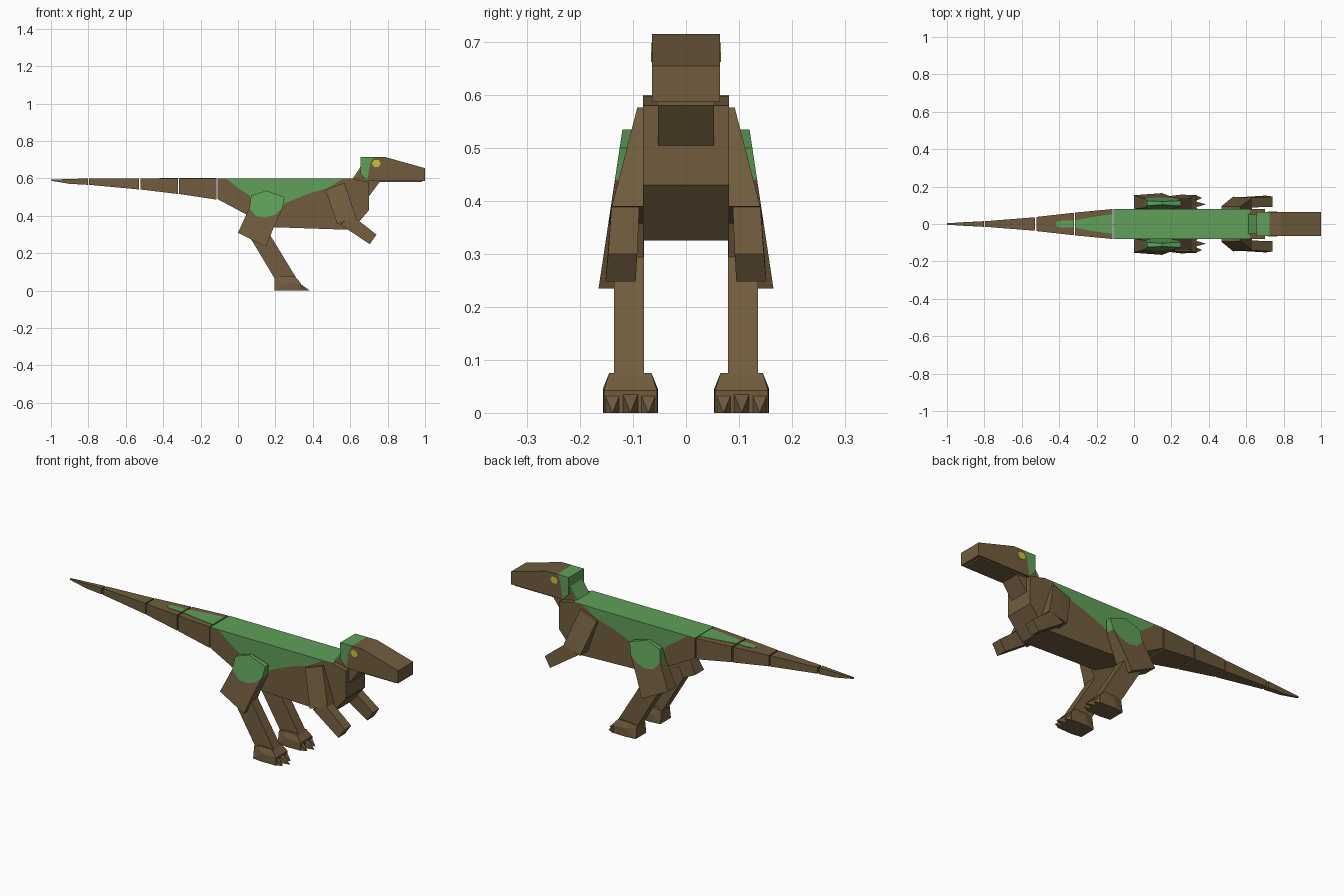
import bpy, bmesh, math

if "Cube" in bpy.data.objects:
    bpy.data.objects.remove(bpy.data.objects["Cube"])


def material(name, rgb):
    m = bpy.data.materials.new(name)
    m.diffuse_color = (*rgb, 1)
    m.use_nodes = True
    m.node_tree.nodes["Principled BSDF"].inputs["Base Color"].default_value = m.diffuse_color
    return m


BROWN = material("brown_hide", (0.165, 0.108, 0.048))
GREEN = material("green_patch", (0.115, 0.35, 0.10))
YELLOW = material("yellow_eye", (0.60, 0.52, 0.04))


def finish(name, bm, mats):
    bmesh.ops.recalc_face_normals(bm, faces=bm.faces[:])
    me = bpy.data.meshes.new(name)
    bm.to_mesh(me)
    bm.free()
    for m in mats:
        me.materials.append(m)
    ob = bpy.data.objects.new(name, me)
    bpy.context.collection.objects.link(ob)
    return ob


def hull(name, pts, mat=BROWN):
    """Convex solid around a few corner points."""
    bm = bmesh.new()
    vs = [bm.verts.new(p) for p in pts]
    bmesh.ops.convex_hull(bm, input=vs)
    bmesh.ops.dissolve_limit(bm, angle_limit=0.01, verts=bm.verts[:], edges=bm.edges[:])
    return finish(name, bm, [mat])


def prism(name, brown, green, lo, hi):
    """Side profile made of a brown and a green region, spanning y = lo to hi."""
    bm = bmesh.new()
    verts, edges = {}, {}

    def vert(p, k):
        if (p, k) not in verts:
            y = (lo, hi)[k](p[1])
            verts[(p, k)] = bm.verts.new((p[0], y, p[1]))
        return verts[(p, k)]

    for idx, region in enumerate((brown, green)):
        for k in (0, 1):
            bm.faces.new([vert(p, k) for p in region]).material_index = idx
        for a, b in zip(region, region[1:] + region[:1]):
            edges.setdefault(frozenset((a, b)), []).append((a, b, idx))
    # walls only along the outer outline
    for users in edges.values():
        if len(users) == 1:
            a, b, idx = users[0]
            f = bm.faces.new((vert(a, 0), vert(b, 0), vert(b, 1), vert(a, 1)))
            f.material_index = idx
    return finish(name, bm, [BROWN, GREEN])


def slab(name, brown, green, w):
    return prism(name, brown, green, lambda z: -w, lambda z: w)


# Torso with green back
cut = [(-.11, .597), (-.06, .597), (0, .55), (.06, .51), (.1, .44), (.2, .44),
       (.27, .475), (.38, .52), (.47, .545), (.56, .597), (.62, .597)]
slab("torso", cut + [(.70, .58), (.70, .43), (.61, .325), (.17, .34), (-.11, .49)],
     cut + [(.62, .60), (-.11, .60)], .081)

# Neck with green nape
nape = [(.605, .575), (.665, .665)]
slab("neck", nape + [(.74, .66), (.76, .585), (.70, .505), (.64, .50)],
     nape + [(.66, .67), (.60, .58)], .053)

# Head with green crest
cut = [(.725, .715), (.705, .68), (.70, .64), (.69, .587)]
slab("head", cut + [(1.0, .587), (1.0, .655), (.785, .715)],
     cut + [(.655, .625), (.655, .715)], .064)
hull("lower_jaw", [(x, y, z) for x in (.70, .985) for y in (-.055, .055) for z in (.58, .60)])

# Tail segments: x, half width, bottom z, top z at both ends
tail = [((-.115, .08, .487, .60), (-.315, .061, .517, .60)),
        ((-.322, .060, .517, .60), (-.521, .038, .541, .60)),
        ((-.528, .036, .541, .60), (-.796, .015, .566, .60)),
        ((-.803, .015, .566, .60), (-.90, .010, .571, .597), (-1.0, .004, .588, .594))]
for i, rings in enumerate(tail):
    hull(f"tail_segment_{i + 1}", [(x, s * w, z) for x, w, b, t in rings
                                   for s in (-1, 1) for z in (b, t)])

# Green stripe plates on the tail
stripes = [((-.115, .052), (-.22, .038), (-.315, .020)),
           ((-.322, .020), (-.38, .020), (-.41, .014), (-.42, .004))]
for i, st in enumerate(stripes):
    hull(f"tail_stripe_{i + 1}", [(x, s * w, z) for x, w in st
                                  for s in (-1, 1) for z in (.598, .602)], GREEN)

for side, s in (("left", 1), ("right", -1)):
    # Eye
    hull(f"eye_{side}", [(.74 + .024 * math.cos(a * math.pi / 3), s * y,
                          .68 + .021 * math.sin(a * math.pi / 3))
                         for a in range(6) for y in (.062, .066)], YELLOW)

    # Thigh, leaning outward, with green hip
    cut = [(.06, .44), (.1, .397), (.15, .39), (.20, .407), (.238, .44)]
    prism(f"thigh_{side}", cut + [(.19, .335), (.15, .235), (0, .31)],
          cut + [(.25, .50), (.15, .535), (.07, .507)],
          lambda z: s * (.08 + max(0, z - .4) * .17),
          lambda z: s * (.12 + (.535 - z) * .15))

    # Shin
    hull(f"shin_{side}", [(x, s * y, z) for x, z in
                          ((.07, .275), (.10, .33), (.17, .30), (.31, .07), (.205, .05))
                          for y in (.079, .136)])

    # Foot: x, z, half width
    foot = [(.195, 0, .045), (.195, .065, .035), (.23, .075, .040), (.305, .075, .040),
            (.25, .045, .052), (.25, 0, .052), (.335, .042, .050), (.335, 0, .050)]
    hull(f"foot_{side}", [(x, s * .105 + d * w, z) for x, z, w in foot for d in (-1, 1)])
    for i, tip in enumerate((.365, .385, .365)):
        y = s * .105 + (i - 1) * .034
        hull(f"toe_{side}_{i + 1}", [(.325, y + d, z) for d in (-.017, .017)
                                     for z in (0, .042)] + [(tip, y, 0)])

    # Upper arm, leaning outward
    hull(f"upper_arm_{side}", [(x, s * y, z) for x, z, ys in
                               ((.467, .54, (.075, .095)), (.568, .576, (.075, .092)),
                                (.632, .39, (.08, .140)), (.53, .357, (.08, .146)))
                               for y in ys])

    # Forearm
    hull(f"forearm_{side}", [(x, s * y, z) for x, z, ys in
                             ((.545, .355, (.09, .142)), (.62, .395, (.088, .140)),
                              (.74, .30, (.092, .147)), (.705, .248, (.095, .152)))
                             for y in ys])
